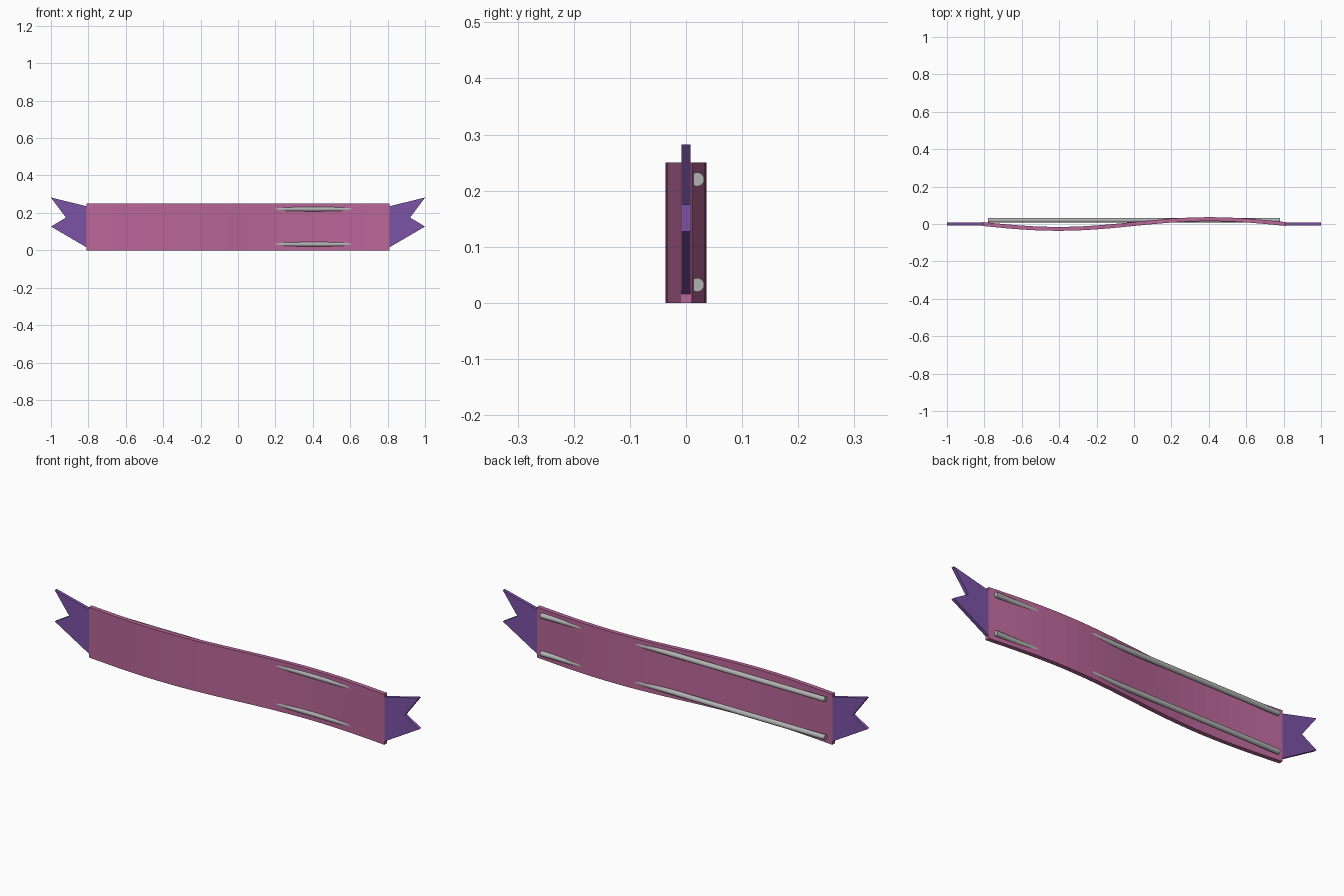
import bpy, bmesh, math

cube = bpy.data.objects.get("Cube")
if cube:
    bpy.data.objects.remove(cube, do_unlink=True)


def material(name, color):
    m = bpy.data.materials.new(name)
    m.use_nodes = True
    m.diffuse_color = (*color, 1)
    m.node_tree.nodes["Principled BSDF"].inputs["Base Color"].default_value = (*color, 1)
    return m


pink = material("pink cloth", (0.49, 0.135, 0.32))
purple = material("purple cloth", (0.2, 0.085, 0.38))
grey = material("grey metal", (0.45, 0.45, 0.45))


def prism(name, outline, direction, mat):
    """Extrude a closed outline along a direction into a solid."""
    bm = bmesh.new()
    face = bm.faces.new([bm.verts.new(p) for p in outline])
    new = bmesh.ops.extrude_face_region(bm, geom=[face])["geom"]
    bmesh.ops.translate(bm, vec=direction,
                        verts=[v for v in new if isinstance(v, bmesh.types.BMVert)])
    bmesh.ops.recalc_face_normals(bm, faces=bm.faces)
    mesh = bpy.data.meshes.new(name)
    bm.to_mesh(mesh)
    bm.free()
    mesh.materials.append(mat)
    obj = bpy.data.objects.new(name, mesh)
    bpy.context.collection.objects.link(obj)
    return obj


# Wavy banner: one sine period across its width
HALF, WAVE, THICK, SEGMENTS = 0.81, 0.026, 0.021, 24
xs = [HALF * (2 * i / SEGMENTS - 1) for i in range(SEGMENTS + 1)]
wave = [(x, WAVE * math.sin(math.pi * x / HALF)) for x in xs]
outline = [(x, y - THICK / 2, 0) for x, y in wave]
outline += [(x, y + THICK / 2, 0) for x, y in reversed(wave)]
prism("banner", outline, (0, 0, 0.25), pink)

# Swallow-tailed ends
tail = [(0.80, 0.010), (1.0, 0.127), (0.92, 0.175), (1.0, 0.282), (0.80, 0.233)]
for side, sign in (("left", 1), ("right", -1)):
    prism(side + "_tail", [(sign * x, -0.008, z) for x, z in tail], (0, 0.016, 0), purple)

# Two support rods behind the banner, cutting through its rear wave
for place, z in (("upper", 0.22), ("lower", 0.032)):
    bpy.ops.mesh.primitive_cylinder_add(vertices=16, radius=0.0125, depth=1.56,
                                        location=(0, 0.02, z),
                                        rotation=(0, math.pi / 2, 0))
    rod = bpy.context.object
    rod.name = place + "_rod"
    rod.data.materials.append(grey)
    bpy.ops.object.shade_smooth_by_angle(angle=math.radians(40))
